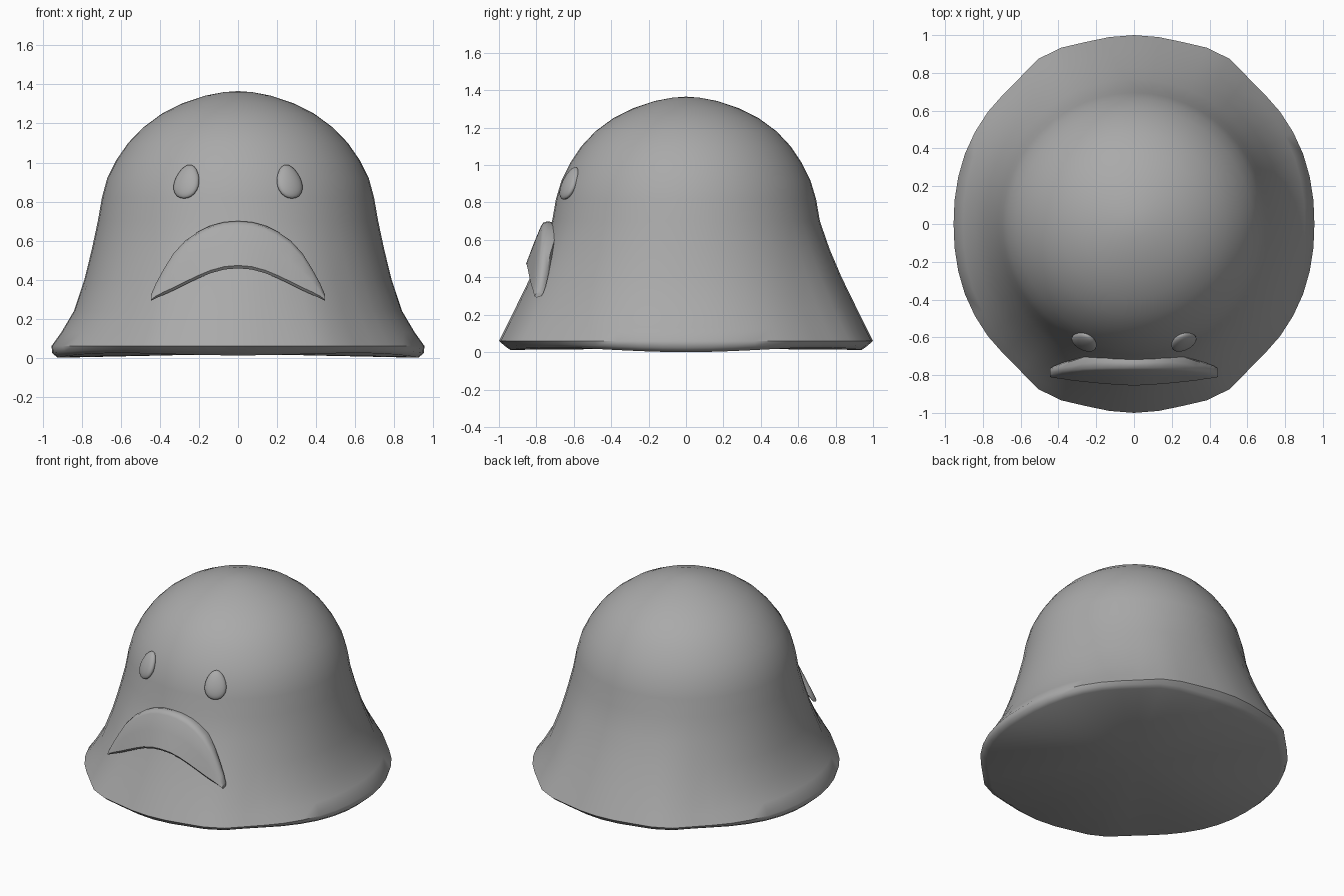
import bpy, bmesh, math
from mathutils import Vector, Matrix

if "Cube" in bpy.data.objects:
    bpy.data.objects.remove(bpy.data.objects["Cube"])

grey = bpy.data.materials.new("plain grey")
grey.diffuse_color = (0.4, 0.4, 0.4, 1)
grey.use_nodes = True
grey.node_tree.nodes["Principled BSDF"].inputs["Base Color"].default_value = grey.diffuse_color


def finish(name, bm, angle):
    bmesh.ops.recalc_face_normals(bm, faces=bm.faces)
    me = bpy.data.meshes.new(name)
    bm.to_mesh(me)
    bm.free()
    ob = bpy.data.objects.new(name, me)
    bpy.context.collection.objects.link(ob)
    me.materials.append(grey)
    bpy.ops.object.select_all(action='DESELECT')
    ob.select_set(True)
    bpy.context.view_layer.objects.active = ob
    bpy.ops.object.shade_smooth_by_angle(angle=math.radians(angle))
    return ob


def bridge(bm, a, b):
    n = len(a)
    for i in range(n):
        bm.faces.new((a[i], a[(i + 1) % n], b[(i + 1) % n], b[i]))


def interp(table, x):
    for (x0, y0), (x1, y1) in zip(table, table[1:]):
        if x <= x1:
            return y0 + (y1 - y0) * (x - x0) / (x1 - x0)
    return table[-1][1]


# Bell-shaped body: rings of (height, half width, half depth, rim lumpiness)
RINGS = [(0.0, 0.925, 0.94, 1), (0.025, 0.952, 0.968, 1), (0.06, 0.955, 1.0, 1),
         (0.13, 0.905, 0.965, .9), (0.24, 0.84, 0.91, .7), (0.4, 0.787, 0.832, .4),
         (0.55, 0.75, 0.768, .2), (0.7, 0.718, 0.716, 0), (0.82, 0.697, 0.695, 0),
         (0.92, 0.67, 0.665, 0), (1.01, 0.625, 0.62, 0), (1.1, 0.563, 0.56, 0),
         (1.18, 0.485, 0.485, 0), (1.25, 0.39, 0.39, 0), (1.305, 0.28, 0.28, 0),
         (1.343, 0.165, 0.165, 0), (1.36, 0.075, 0.075, 0)]
LUMPS = [(0, 0), (25, .009), (38, .004), (50, -.006), (60, .022), (67, .018), (76, -.002), (90, 0)]
SEGS = 48

bm = bmesh.new()
loops = []
for k, (z, rx, ry, w) in enumerate(RINGS):
    loop = []
    for i in range(SEGS):
        t = 2 * math.pi * i / SEGS
        c, s = math.cos(t), math.sin(t)
        r = 1 / math.hypot(c / rx, s / ry)
        r += w * interp(LUMPS, math.degrees(math.atan2(abs(s), abs(c))))
        # gently wavy lower edge
        wave = (0.012 * s * s + 0.018 * math.sin(2 * t) ** 2) * (1, .6, 0)[min(k, 2)]
        loop.append(bm.verts.new((r * c, r * s, z + wave)))
    loops.append(loop)
for a, b in zip(loops, loops[1:]):
    bridge(bm, a, b)
for loop, z in ((loops[0], 0.02), (loops[-1], 1.366)):
    tip = bm.verts.new((0, 0, z))
    for i in range(SEGS):
        bm.faces.new((loop[i], loop[(i + 1) % SEGS], tip))
finish("body", bm, 50)

# Egg-shaped eyes lying on the dome
for side, name in ((-1, "left_eye"), (1, "right_eye")):
    bm = bmesh.new()
    bmesh.ops.create_uvsphere(bm, u_segments=24, v_segments=14, radius=1)
    normal = Vector((side * 0.42, -0.85, 0.42)).normalized()
    up = (Vector((0, 0, 1)) - normal * normal.z).normalized()
    across = up.cross(normal)
    turn = Matrix((across, up, normal)).transposed()
    for v in bm.verts:
        x, y, z = v.co
        local = Vector((0.069 * x * (1 - 0.18 * y), 0.094 * y, 0.03 * z))
        v.co = turn @ local + Vector((side * 0.262, -0.622, 0.902))
    finish(name, bm, 50)

# Frowning mouth: (x, top z, bottom z, front y at top, front y at bottom, back y)
HALF = [(0, .70, .458, -.775, -.855, -.70), (.07, .695, .452, -.775, -.852, -.695),
        (.14, .677, .433, -.775, -.847, -.69), (.2, .648, .408, -.776, -.842, -.688),
        (.27, .60, .375, -.779, -.835, -.70), (.33, .535, .345, -.785, -.828, -.72),
        (.38, .455, .322, -.79, -.82, -.735), (.42, .382, .305, -.795, -.815, -.75),
        (.445, .325, .292, -.798, -.81, -.765)]
STATIONS = [(-h[0],) + h[1:] for h in HALF[:0:-1]] + HALF
bm = bmesh.new()
loops = []
for x, top, bot, ft, fb, back in STATIONS:
    h = top - bot
    e = min(0.025, h * 0.25)
    mid = (ft + back) / 2
    low_back = back - 0.25 * h
    section = [(ft, top - e), (ft + .012, top - e * .3), (mid, top), (back + .006 - .012, top - e * .4),
               (back, top - e * 1.6), (low_back, bot + e), ((low_back + fb) / 2, bot + e * .3),
               (fb + .012, bot), (fb, bot + e * .6), ((ft + fb) / 2, (top + bot) / 2)]
    loops.append([bm.verts.new((x, y, z)) for y, z in section])
for a, b in zip(loops, loops[1:]):
    bridge(bm, a, b)
bm.faces.new(loops[0])
bm.faces.new(loops[-1])
finish("mouth", bm, 45)
